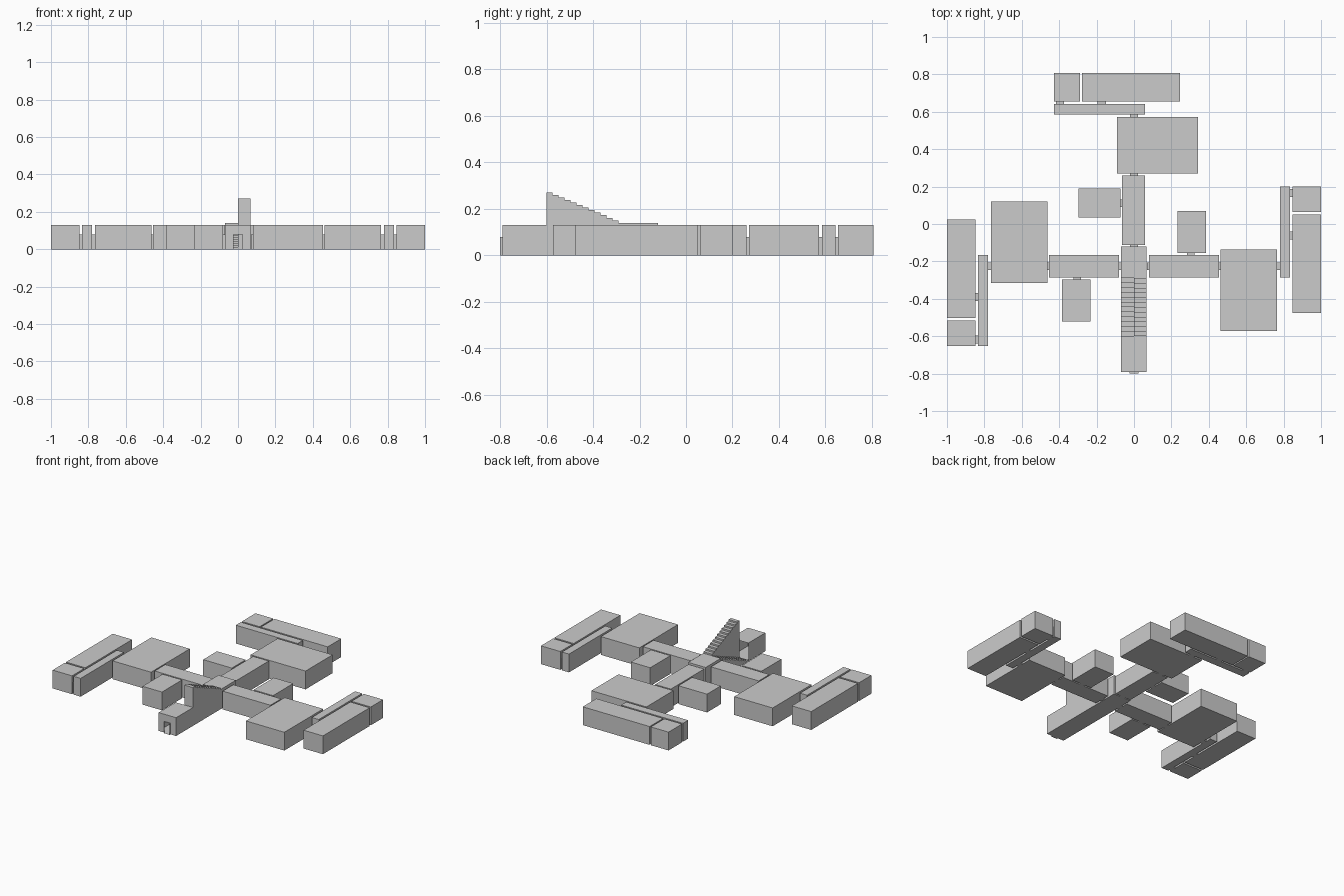
import bpy, bmesh

if "Cube" in bpy.data.objects:
    bpy.data.objects.remove(bpy.data.objects["Cube"])

H, DOOR_H, PIVOT = 0.13, 0.08, -0.226


def mesh_object(name, bm):
    bmesh.ops.recalc_face_normals(bm, faces=bm.faces)
    me = bpy.data.meshes.new(name)
    bm.to_mesh(me)
    bm.free()
    ob = bpy.data.objects.new(name, me)
    bpy.context.collection.objects.link(ob)
    return ob


def box(name, x0, x1, y0, y1, h=H):
    bm = bmesh.new()
    bmesh.ops.create_cube(bm, size=1)
    for v in bm.verts:
        v.co = (x1 if v.co.x > 0 else x0, y1 if v.co.y > 0 else y0, h if v.co.z > 0 else 0)
    return mesh_object(name, bm)


def extrude_x(name, profile, x0, x1):
    bm = bmesh.new()
    face = bm.faces.new([bm.verts.new((x0, y, z)) for y, z in profile])
    geo = bmesh.ops.extrude_face_region(bm, geom=[face])["geom"]
    bmesh.ops.translate(bm, vec=(x1 - x0, 0, 0),
                        verts=[g for g in geo if isinstance(g, bmesh.types.BMVert)])
    return mesh_object(name, bm)


# West wing: rooms and doorways, repeated for the east by a half turn about the junction
side_wing = [
    ("wing_corridor", -0.455, -0.08, -0.286, -0.166, H),
    ("small_room", -0.385, -0.232, -0.522, -0.296, H),
    ("great_hall", -0.765, -0.463, -0.315, 0.12, H),
    ("cross_corridor", -0.835, -0.78, -0.652, -0.166, H),
    ("long_chamber", -1.0, -0.848, -0.502, 0.023, H),
    ("end_chamber", -1.0, -0.848, -0.652, -0.515, H),
    ("junction_doorway", -0.08, -0.07, -0.246, -0.206, DOOR_H),
    ("hall_doorway", -0.463, -0.455, -0.246, -0.206, DOOR_H),
    ("cross_doorway", -0.78, -0.765, -0.246, -0.206, DOOR_H),
    ("small_doorway", -0.323, -0.283, -0.296, -0.286, DOOR_H),
    ("long_doorway", -0.848, -0.835, -0.413, -0.37, DOOR_H),
    ("end_doorway", -0.848, -0.835, -0.64, -0.597, DOOR_H),
]
for name, x0, x1, y0, y1, h in side_wing:
    box("west_" + name, x0, x1, y0, y1, h)
    box("east_" + name, -x1, -x0, 2 * PIVOT - y1, 2 * PIVOT - y0, h)

# North wing
for name, x0, x1, y0, y1, h in [
    ("wing_corridor", -0.063, 0.06, -0.112, 0.26, H),
    ("small_room", -0.298, -0.073, 0.035, 0.19, H),
    ("great_hall", -0.09, 0.342, 0.27, 0.573, H),
    ("cross_corridor", -0.427, 0.06, 0.585, 0.642, H),
    ("long_chamber", -0.278, 0.247, 0.654, 0.806, H),
    ("end_chamber", -0.427, -0.288, 0.654, 0.806, H),
    ("junction_doorway", -0.022, 0.022, -0.12, -0.112, DOOR_H),
    ("hall_doorway", -0.022, 0.022, 0.26, 0.27, DOOR_H),
    ("cross_doorway", -0.022, 0.022, 0.573, 0.585, DOOR_H),
    ("small_doorway", -0.073, -0.063, 0.09, 0.13, DOOR_H),
    ("long_doorway", -0.195, -0.15, 0.642, 0.654, DOOR_H),
    ("end_doorway", -0.417, -0.373, 0.642, 0.654, DOOR_H),
]:
    box("north_" + name, x0, x1, y0, y1, h)

# Central junction
L, R = -0.07, 0.067
box("junction_room", L, R, -0.29, -0.12, 0.14)

# Side-by-side stairs: one flight up to the roof, one down into the entrance
N, TOP, END = 12, -0.29, -0.6
for name, x0, x1, rise in [("stairs_up", 0, R, 0.131 / N), ("stairs_down", L, 0, -0.14 / (N + 1))]:
    run = (END - TOP) / N
    profile = [(TOP, 0)]
    for i in range(N):
        z = 0.14 + rise * (i + 1)
        profile += [(TOP + run * i, z), (TOP + run * (i + 1), z)]
    extrude_x(name, profile + [(END, 0)], x0, x1)

# Entrance room: hollow shell, open to the lower stairs, with a doorway in front
bm = bmesh.new()


def quad(a, b, c, d):
    bm.faces.new([bm.verts.new(p) for p in (a, b, c, d)])


F, D, W = -0.79, -0.8, 0.023
for z in (0, H):
    quad((L, F, z), (R, F, z), (R, END, z), (L, END, z))
for x in (L, R):
    quad((x, F, 0), (x, END, 0), (x, END, H), (x, F, H))
for x0, x1, z0 in [(L, -W, 0), (W, R, 0), (-W, W, DOOR_H)]:
    quad((x0, F, z0), (x1, F, z0), (x1, F, H), (x0, F, H))
for x in (-W, W):
    quad((x, D, 0), (x, F, 0), (x, F, DOOR_H), (x, D, DOOR_H))
for z in (0, DOOR_H):
    quad((-W, D, z), (W, D, z), (W, F, z), (-W, F, z))
bmesh.ops.remove_doubles(bm, verts=bm.verts, dist=1e-5)
mesh_object("entrance_room", bm)
